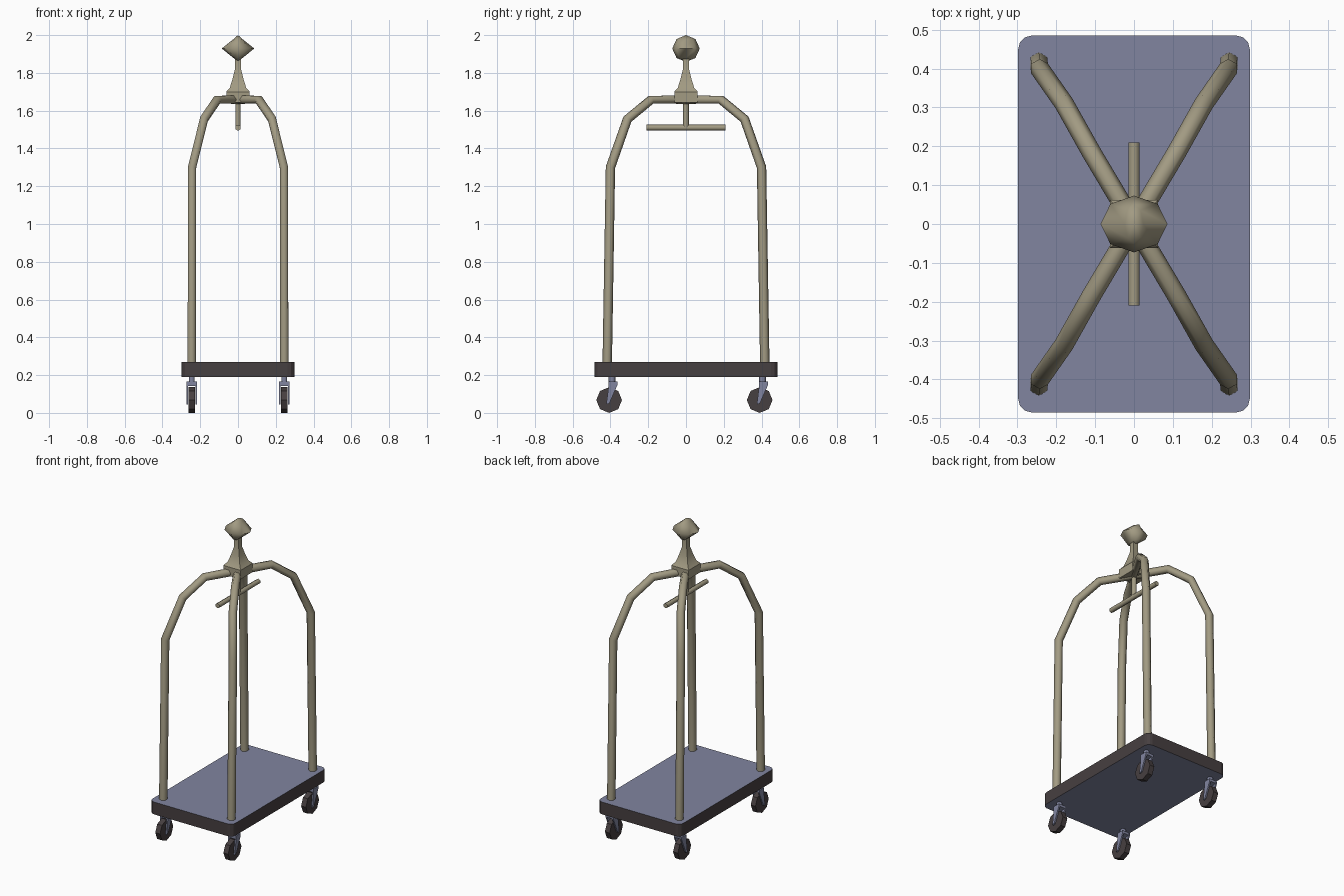
import bpy, bmesh, math
from mathutils import Vector

old = bpy.data.objects.get("Cube")
if old:
    bpy.data.objects.remove(old, do_unlink=True)


def material(name, colour):
    m = bpy.data.materials.new(name)
    m.use_nodes = True
    m.diffuse_color = (*colour, 1)
    m.node_tree.nodes["Principled BSDF"].inputs["Base Color"].default_value = (*colour, 1)
    return m


brass = material("dull_brass", (0.36, 0.325, 0.225))
blue = material("slate_blue", (0.22, 0.235, 0.35))
dark = material("dark_rubber", (0.062, 0.05, 0.052))


def finish(name, bm, mats, smooth=None):
    bmesh.ops.recalc_face_normals(bm, faces=bm.faces)
    mesh = bpy.data.meshes.new(name)
    bm.to_mesh(mesh)
    bm.free()
    for m in mats:
        mesh.materials.append(m)
    obj = bpy.data.objects.new(name, mesh)
    bpy.context.collection.objects.link(obj)
    if smooth:
        bpy.ops.object.select_all(action='DESELECT')
        obj.select_set(True)
        bpy.context.view_layer.objects.active = obj
        bpy.ops.object.shade_smooth_by_angle(angle=math.radians(smooth))
    return obj


def skin(bm, rings):
    """Join equal vertex loops into a capped skin."""
    loops = [[bm.verts.new(p) for p in ring] for ring in rings]
    n = len(loops[0])
    for a, b in zip(loops, loops[1:]):
        for i in range(n):
            j = (i + 1) % n
            bm.faces.new((a[i], a[j], b[j], b[i]))
    bm.faces.new(loops[0])
    bm.faces.new(loops[-1])


def tube(name, path, radius, side, sides=6, mat=brass, smooth=65):
    """Sweep a polygon along a path lying in the plane normal to side."""
    pts = [Vector(p) for p in path]
    side = Vector(side).normalized()
    rings = []
    for i, p in enumerate(pts):
        d_in = (p - pts[max(i - 1, 0)]).normalized()
        d_out = (pts[min(i + 1, len(pts) - 1)] - p).normalized()
        up = side.cross((d_in + d_out).normalized()).normalized()
        angles = [math.tau * k / sides for k in range(sides)]
        rings.append([p + radius * (side * math.cos(a) + up * math.sin(a)) for a in angles])
    bm = bmesh.new()
    skin(bm, rings)
    return finish(name, bm, [mat], smooth)


# Deck: rounded slab with blue faces and a dark rim
bm = bmesh.new()
outline = []
cut = 0.035
for k, (sx, sy) in enumerate([(1, 1), (-1, 1), (-1, -1), (1, -1)]):
    for t in (0, 30, 60, 90):
        a = math.radians(90 * k + t)
        outline.append((sx * (0.298 - cut) + cut * math.cos(a),
                        sy * (0.485 - cut) + cut * math.sin(a)))
skin(bm, [[(x, y, z) for x, y in outline] for z in (0.19, 0.27)])
bm.normal_update()
for f in bm.faces:
    f.material_index = 0 if abs(f.normal.z) > 0.5 else 1
finish("deck", bm, [blue, dark])

# Four bent posts meeting at the hub
for sx, lr in ((1, "left"), (-1, "right")):
    for sy, fb in ((-1, "front"), (1, "back")):
        path = [(0.245, 0.417, 0.265), (0.243, 0.4, 1.3), (0.18, 0.31, 1.555),
                (0.11, 0.185, 1.658), (0.0, 0.0, 1.658)]
        tube(f"{fb}_{lr}_post", [(sx * x, sy * y, z) for x, y, z in path],
             0.025, (0.866 * sx, -0.5 * sy, 0))

# Square hub flaring up into the neck
bm = bmesh.new()
profile = [(0.062, 1.642), (0.062, 1.7), (0.043, 1.722), (0.03, 1.765),
           (0.017, 1.815), (0.016, 1.88)]
skin(bm, [[(r * x, r * y, z) for x, y in ((1, 1), (-1, 1), (-1, -1), (1, -1))]
          for r, z in profile])
finish("hub", bm, [brass], 35)

# Faceted finial
bm = bmesh.new()
zc = 1.929
rings = []
for rx, ry, dz in ((0.024, 0.05, -0.05), (0.086, 0.073, 0), (0.024, 0.05, 0.05)):
    rings.append([(rx * math.cos(math.tau * k / 8), ry * math.sin(math.tau * k / 8), zc + dz)
                  for k in range(8)])
skin(bm, rings)
for cap in [f for f in bm.faces if len(f.verts) == 8]:
    top = cap.calc_center_median().z > zc
    tip = bmesh.ops.poke(bm, faces=[cap])["verts"][0]
    tip.co.z = zc + (0.071 if top else -0.071)
finish("finial", bm, [brass], 65)

# Hanging rod and crossbar
tube("hanger_rod", [(0, 0, 1.51), (0, 0, 1.65)], 0.016, (0, 1, 0))
tube("hanger_bar", [(0, -0.21, 1.51), (0, 0.21, 1.51)], 0.016, (0, 0, 1))

# Casters, all trailing the same way
for sx, lr in ((1, "left"), (-1, "right")):
    for my, fb in ((-0.392, "front"), (0.405, "back")):
        cx = sx * 0.245
        wy = my - 0.015
        tube(f"{fb}_{lr}_wheel", [(cx - 0.017, wy, 0.068), (cx + 0.017, wy, 0.068)],
             0.068, (0, 0, 1), 8, dark, 30)
        tube(f"{fb}_{lr}_stem", [(cx, my, 0.15), (cx, my, 0.195)], 0.018, (0, 1, 0), 6, blue)
        bm = bmesh.new()
        # Fork cheeks
        for s in (-1, 1):
            cheek = [(-0.03, 0.045), (-0.014, 0.05), (0.03, 0.15), (0.03, 0.165),
                     (-0.018, 0.165), (-0.018, 0.14)]
            skin(bm, [[(cx + s * x, my + y, z) for y, z in cheek] for x in (0.019, 0.028)])
        # Fork crown
        crown = [(-0.018, 0.142), (0.028, 0.15), (0.03, 0.165), (-0.018, 0.165)]
        skin(bm, [[(cx + x, my + y, z) for y, z in crown] for x in (-0.019, 0.019)])
        finish(f"{fb}_{lr}_fork", bm, [blue])
